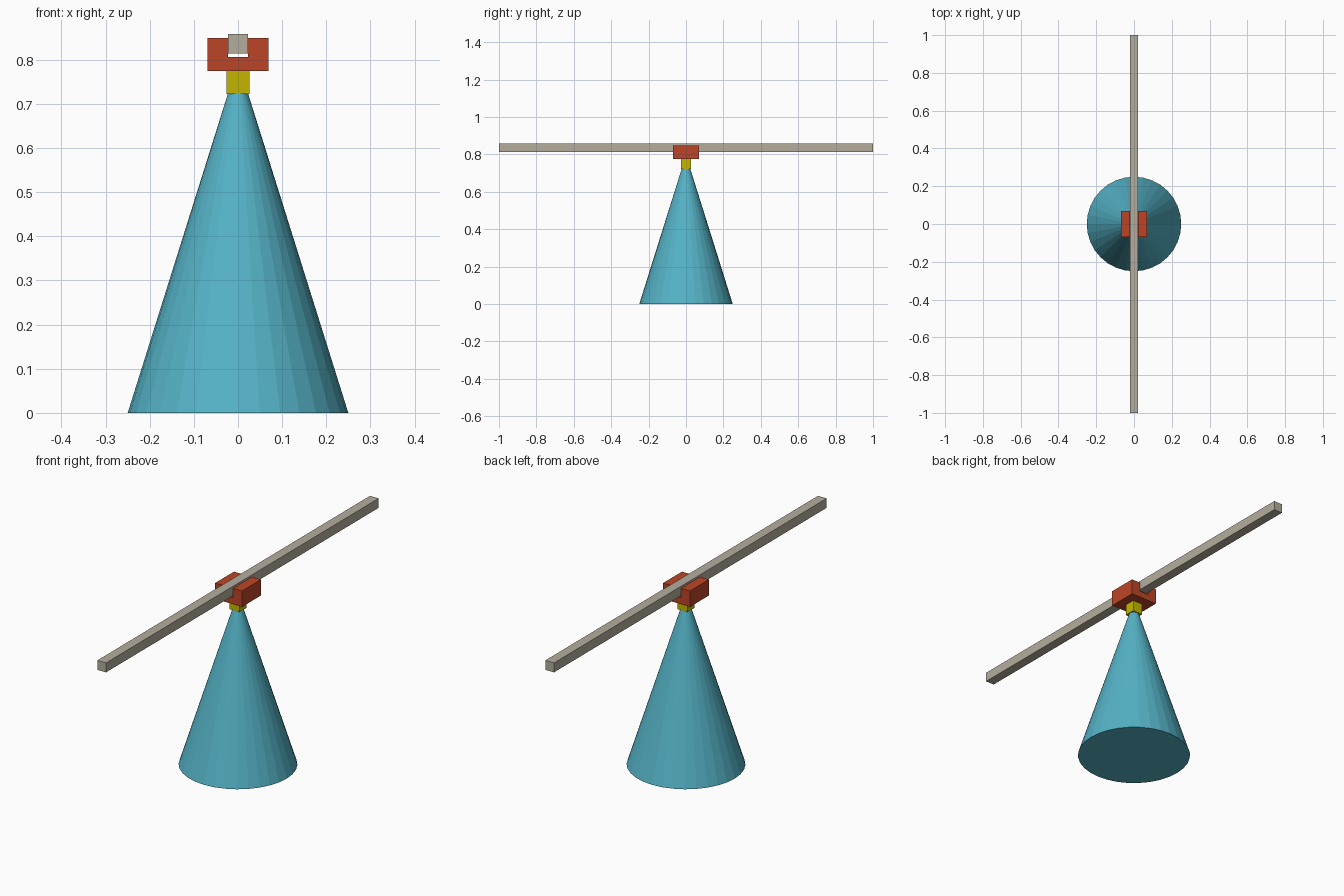
import bpy, bmesh

if "Cube" in bpy.data.objects:
    bpy.data.objects.remove(bpy.data.objects["Cube"])


def material(name, rgb):
    m = bpy.data.materials.new(name)
    m.diffuse_color = (*rgb, 1)
    m.use_nodes = True
    m.node_tree.nodes["Principled BSDF"].inputs["Base Color"].default_value = m.diffuse_color
    return m


def box(name, x, y, z0, z1, mat):
    bpy.ops.mesh.primitive_cube_add(size=1, location=(0, 0, (z0 + z1) / 2))
    o = bpy.context.object
    o.name = name
    o.scale = (2 * x, 2 * y, z1 - z0)
    bpy.ops.object.transform_apply(location=False, rotation=False, scale=True)
    if mat:
        o.data.materials.append(mat)
    return o


def extruded_profile(name, profile, y, mat):
    bm = bmesh.new()
    face = bm.faces.new([bm.verts.new((px, -y, pz)) for px, pz in profile])
    ext = bmesh.ops.extrude_face_region(bm, geom=[face], use_keep_orig=True)
    moved = [v for v in ext["geom"] if isinstance(v, bmesh.types.BMVert)]
    bmesh.ops.translate(bm, verts=moved, vec=(0, 2 * y, 0))
    bmesh.ops.recalc_face_normals(bm, faces=bm.faces)
    mesh = bpy.data.meshes.new(name)
    bm.to_mesh(mesh)
    bm.free()
    mesh.materials.append(mat)
    o = bpy.data.objects.new(name, mesh)
    bpy.context.collection.objects.link(o)
    return o


blue = material("blue", (0.09, 0.45, 0.57))
yellow = material("yellow", (0.55, 0.47, 0.0))
red = material("red", (0.50, 0.06, 0.02))
beige = material("beige", (0.46, 0.42, 0.34))

# Tapered stand
bpy.ops.mesh.primitive_cone_add(vertices=32, radius1=0.25, radius2=0.023,
                                depth=0.723, location=(0, 0, 0.3615))
stand = bpy.context.object
stand.name = "stand"
stand.data.materials.append(blue)

# Neck between stand and bracket
box("neck", 0.026, 0.026, 0.723, 0.775, yellow)

# U-shaped bracket with the slot running front to back
right = [(0.069, 0.775), (0.069, 0.849), (0.0228, 0.849), (0.0228, 0.806)]
left = [(-x, z) for x, z in reversed(right)]
extruded_profile("bracket", right + left, 0.069, red)

# Long balance beam lying in the slot
box("beam", 0.0222, 1.0, 0.814, 0.858, beige)
